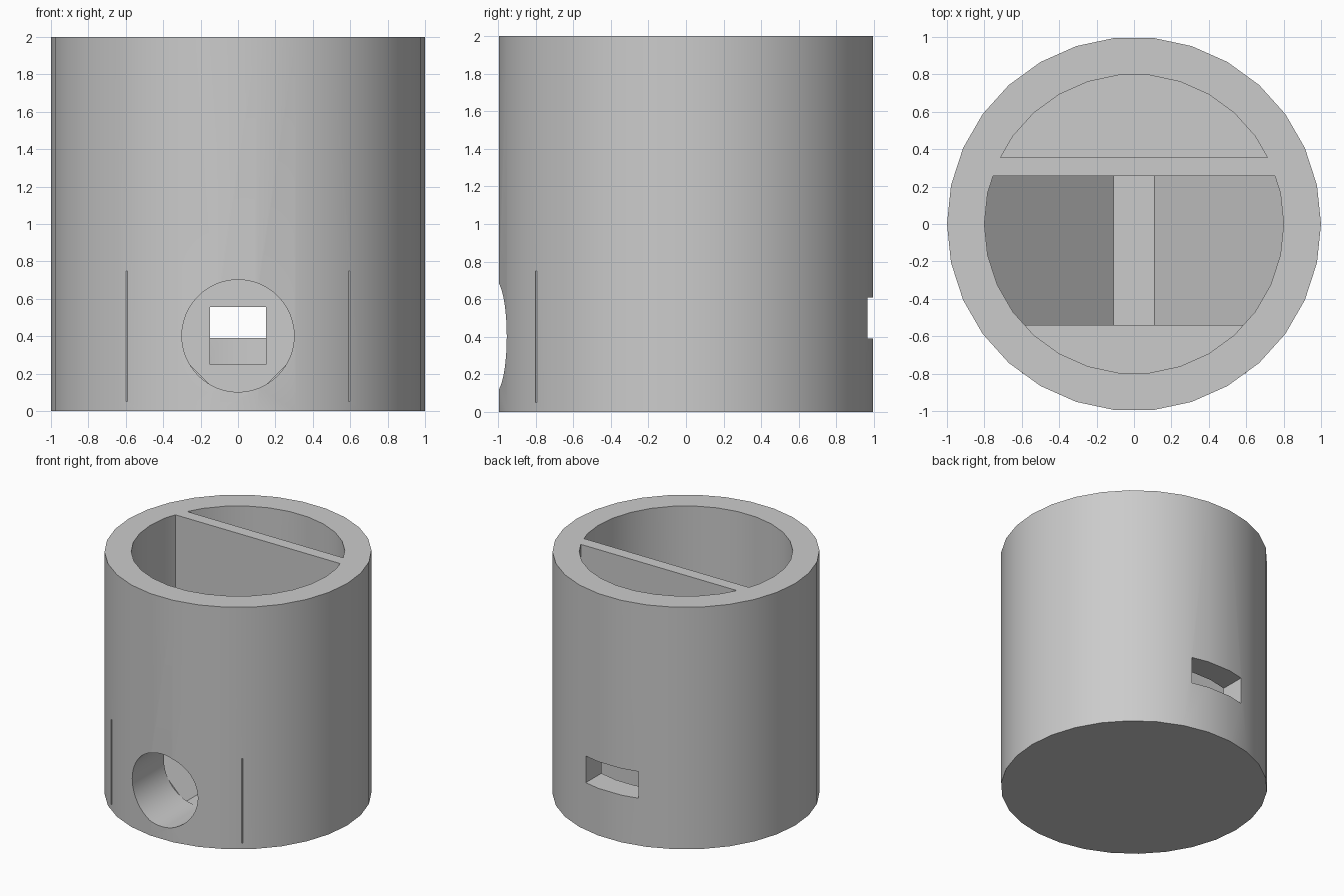
import bpy
import bmesh
from math import radians
from mathutils import Matrix

if "Cube" in bpy.data.objects:
    bpy.data.objects.remove(bpy.data.objects["Cube"], do_unlink=True)

GREY = (0.6, 0.6, 0.6, 1.0)
mat = bpy.data.materials.new("plain grey")
mat.use_nodes = True
mat.diffuse_color = GREY
mat.node_tree.nodes["Principled BSDF"].inputs["Base Color"].default_value = GREY


def finish(name, bm):
    bmesh.ops.recalc_face_normals(bm, faces=bm.faces)
    mesh = bpy.data.meshes.new(name)
    bm.to_mesh(mesh)
    bm.free()
    mesh.materials.append(mat)
    obj = bpy.data.objects.new(name, mesh)
    bpy.context.collection.objects.link(obj)
    return obj


def prism(name, profile, y0, y1):
    """Extrude an (x, z) outline along y."""
    bm = bmesh.new()
    face = bm.faces.new([bm.verts.new((x, y0, z)) for x, z in profile])
    out = bmesh.ops.extrude_face_region(bm, geom=[face])
    verts = [v for v in out["geom"] if isinstance(v, bmesh.types.BMVert)]
    bmesh.ops.translate(bm, verts=verts, vec=(0, y1 - y0, 0))
    return finish(name, bm)


def block(name, half, y0, y1, z0, z1):
    return prism(name, [(-half, z0), (half, z0), (half, z1), (-half, z1)], y0, y1)


def cylinder(name, radius, length, sides, matrix):
    bm = bmesh.new()
    bmesh.ops.create_cone(bm, cap_ends=True, segments=sides, radius1=radius,
                          radius2=radius, depth=length, matrix=matrix)
    return finish(name, bm)


def upright(name, radius, z0, z1):
    place = Matrix.Translation((0, 0, (z0 + z1) / 2)) @ Matrix.Rotation(radians(90), 4, "Z")
    return cylinder(name, radius, z1 - z0, 30, place)


def combine(body, tool, operation):
    """Apply a boolean and discard the helper."""
    mod = body.modifiers.new(tool.name, "BOOLEAN")
    mod.operation = operation
    mod.solver = "EXACT"
    mod.object = tool
    bpy.context.view_layer.objects.active = body
    bpy.ops.object.modifier_apply(modifier=mod.name)
    bpy.data.objects.remove(tool, do_unlink=True)


# Hollow round container with a closed floor
FLOOR, FRONT, BACK = 0.1, -0.54, 0.257
body = upright("container", 1.0, 0, 2)
combine(body, upright("cavity", 0.8, FLOOR, 2.2), "DIFFERENCE")

# Upright divider and the block around the outlet
combine(body, block("divider", 0.85, BACK, 0.355, 0.05, 2), "UNION")
combine(body, block("outlet_block", 0.6, -0.8, FRONT, 0.05, 0.75), "UNION")

# Round outlet, divider window and rear slot
across = Matrix.Translation((0, -0.85, 0.402)) @ Matrix.Rotation(radians(90), 4, "X")
combine(body, cylinder("outlet_hole", 0.3, 0.7, 64, across), "DIFFERENCE")
combine(body, block("divider_window", 0.15, 0.2, 0.4, 0.25, 0.555), "DIFFERENCE")
combine(body, block("rear_slot", 0.24, 0.6, 1.2, 0.39, 0.61), "DIFFERENCE")

# Two ramps sloping down to the middle of the floor
for side, name in ((1, "left_ramp"), (-1, "right_ramp")):
    outline = [(0.06, 0.05), (0.82, 0.05), (0.82, 0.81)]
    combine(body, prism(name, [(side * x, z) for x, z in outline], FRONT, BACK + 0.02), "UNION")

# Smooth round walls with crisp edges
bpy.ops.object.select_all(action="DESELECT")
body.select_set(True)
bpy.context.view_layer.objects.active = body
bpy.ops.object.shade_smooth_by_angle(angle=radians(30))
